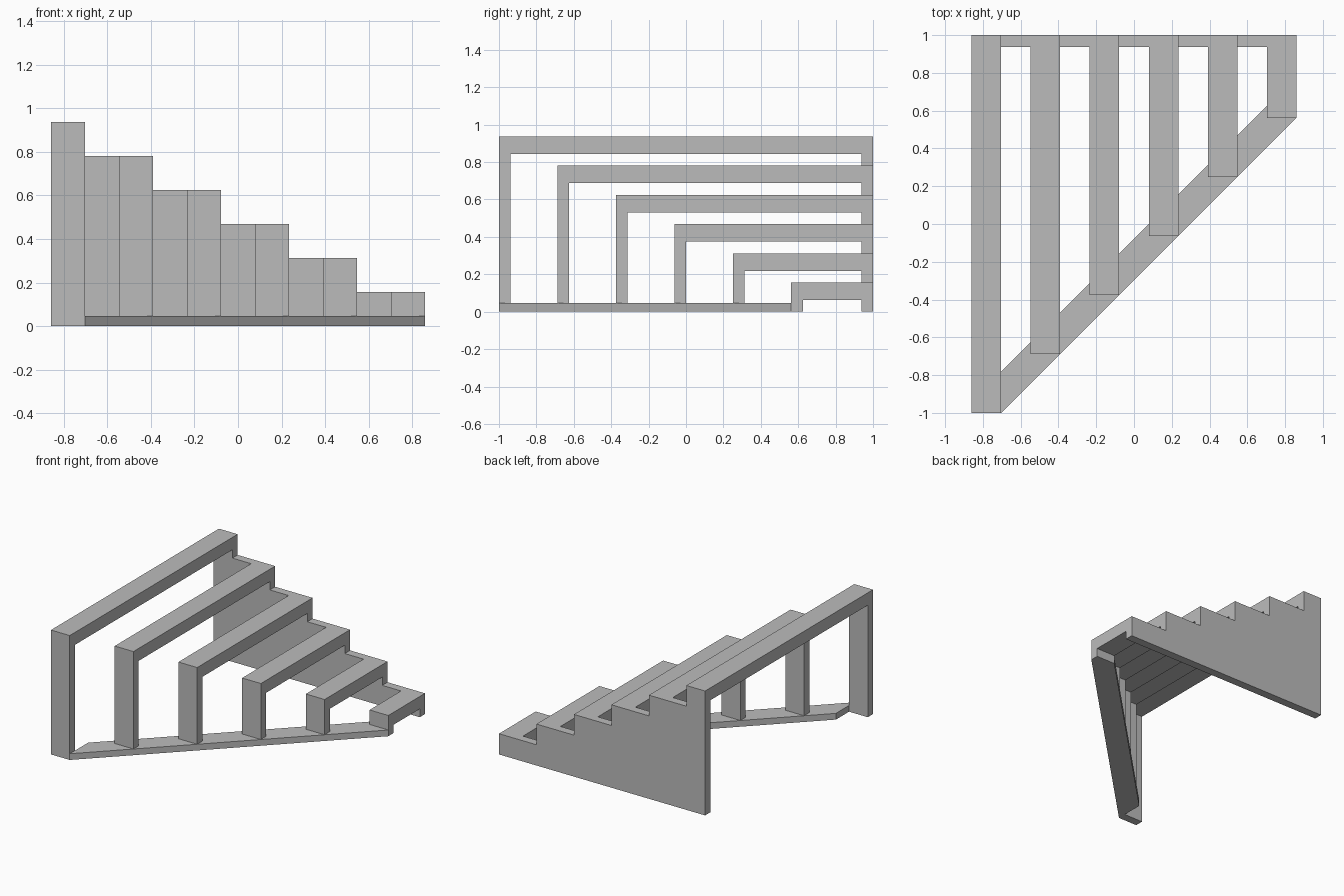
import bpy
import bmesh
from mathutils import Vector

cube = bpy.data.objects.get("Cube")
if cube:
    bpy.data.objects.remove(cube, do_unlink=True)

# One plain grey for everything
grey = bpy.data.materials.new("plain_grey")
grey.use_nodes = True
colour = (0.5, 0.5, 0.5, 1)
grey.diffuse_color = colour
grey.node_tree.nodes["Principled BSDF"].inputs["Base Color"].default_value = colour


def extrude_profile(name, points, direction):
    """Make a solid from a planar outline and an extrusion vector."""
    bm = bmesh.new()
    face = bm.faces.new([bm.verts.new(p) for p in points])
    result = bmesh.ops.extrude_face_region(bm, geom=[face], use_keep_orig=True)
    moved = [v for v in result["geom"] if isinstance(v, bmesh.types.BMVert)]
    bmesh.ops.translate(bm, verts=moved, vec=Vector(direction))
    bmesh.ops.recalc_face_normals(bm, faces=bm.faces[:])
    mesh = bpy.data.meshes.new(name)
    bm.to_mesh(mesh)
    bm.free()
    mesh.materials.append(grey)
    obj = bpy.data.objects.new(name, mesh)
    bpy.context.collection.objects.link(obj)
    return obj


COUNT = 6
U = 2 / 12.8                 # frame width, also the step height
LEFT = -(2 * COUNT - 1) * U / 2
RIGHT = -LEFT
BACK = 1.0
WALL = BACK - 0.4 * U        # inner side of the back wall
LEG = 0.4 * U                # leg depth
BEAM = 0.6 * U               # beam height
BASE = 0.3 * U               # base rail height

# Bent frames: a front leg and a beam running back to the wall
for i in range(COUNT):
    x = LEFT + 2 * U * i
    front = -BACK + 2 * U * i
    top = U * (COUNT - i)
    foot = BASE if i else 0
    outline = [(front, foot), (front, top), (WALL, top), (WALL, top - BEAM),
               (front + LEG, top - BEAM), (front + LEG, foot)]
    extrude_profile(f"frame_{i + 1}", [(x, y, z) for y, z in outline], (U, 0, 0))

# Stepped back wall
steps = [(RIGHT, 0), (LEFT, 0)]
x = LEFT
for i in range(COUNT):
    z = U * (COUNT - i)
    steps.append((x, z))
    x = LEFT + U * (2 * i + 1)
    steps.append((x, z))
extrude_profile("back_wall", [(x, WALL, z) for x, z in steps], (0, BACK - WALL, 0))

# Diagonal base rail under the legs
start = LEFT + U
last_front = -BACK + 2 * U * (COUNT - 1)
rail = [(start, -BACK), (RIGHT, last_front), (RIGHT, last_front + LEG),
        (RIGHT - U, last_front + LEG), (start, -BACK + 1.4 * U)]
extrude_profile("base_rail", [(x, y, 0) for x, y in rail], (0, 0, BASE))
